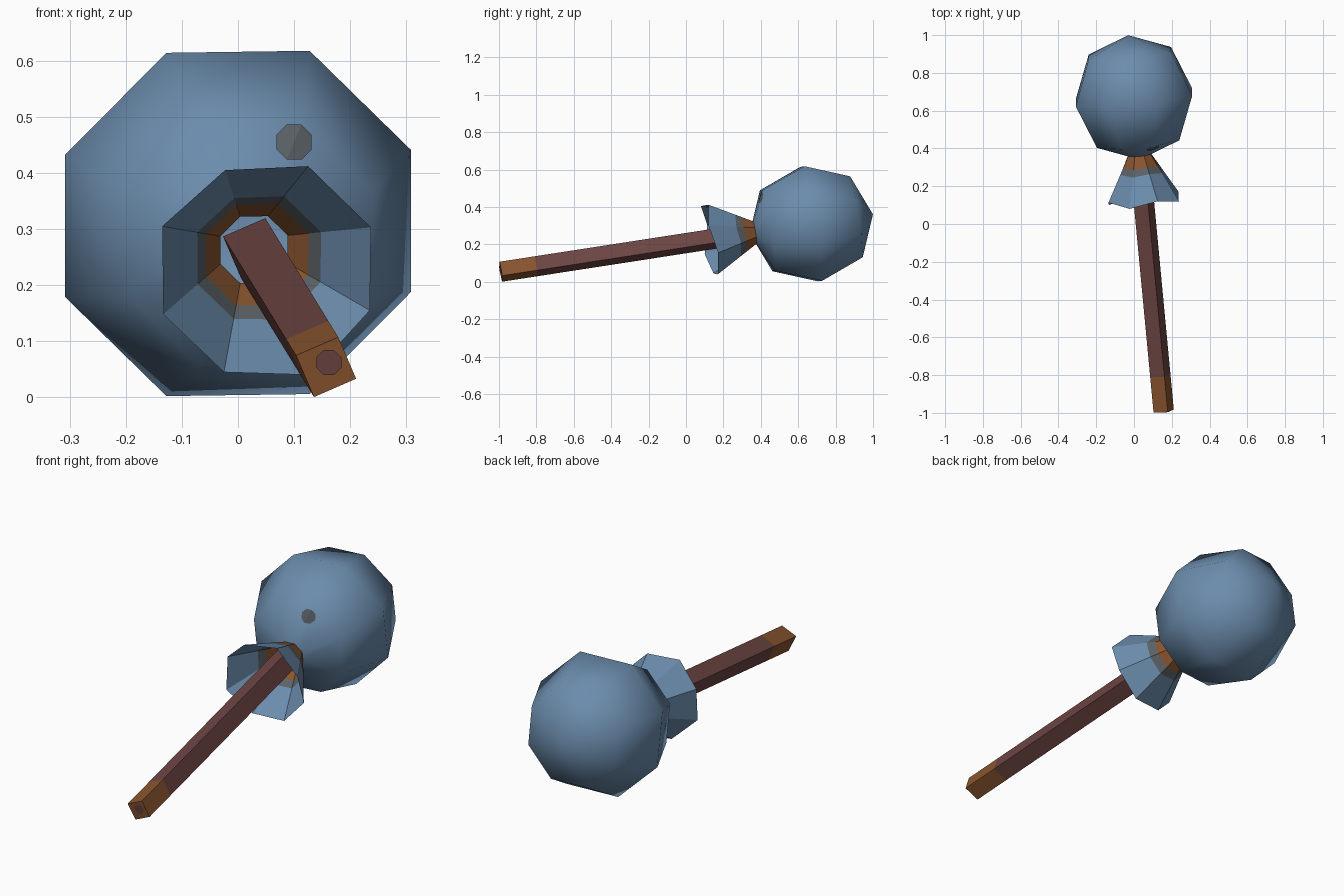
import bpy, bmesh, math
from mathutils import Vector
from mathutils.bvhtree import BVHTree

if "Cube" in bpy.data.objects:
    bpy.data.objects.remove(bpy.data.objects["Cube"], do_unlink=True)


def material(name, rgb):
    m = bpy.data.materials.new(name)
    m.use_nodes = True
    m.diffuse_color = (*rgb, 1)
    bsdf = m.node_tree.nodes["Principled BSDF"]
    bsdf.inputs["Base Color"].default_value = (*rgb, 1)
    bsdf.inputs["Roughness"].default_value = 0.8
    return m


BLUE = material("slate_blue", (0.147, 0.262, 0.413))
ORANGE = material("burnt_orange", (0.25, 0.09, 0.028))
BROWN = material("red_brown", (0.15, 0.06, 0.056))
GREY = material("dull_grey", (0.105, 0.122, 0.135))

# Shared axis, from the stick's end to the middle of the ball
CENTRE = Vector((0, 0.67, 0.31))
END = Vector((0.157, -0.99, 0.054))
LENGTH = (CENTRE - END).length
AXIS = (CENTRE - END).normalized()
U = (Vector((1, 0, 0)) - AXIS * AXIS.x).normalized()
V = U.cross(AXIS)


def ring(along, radius, sides, phase):
    """Points of a regular polygon around the axis, measured from the ball's middle."""
    angles = [math.radians(phase) + math.tau * i / sides for i in range(sides)]
    return [CENTRE + AXIS * along + (U * math.cos(a) + V * math.sin(a)) * radius
            for a in angles]


def loft(name, rings, band_materials, cap_start=False, cap_end=False, smooth=False):
    """Join successive rings; each band of faces has its own material."""
    bm = bmesh.new()
    loops = [[bm.verts.new(p) for p in r] for r in rings]
    mats = list(dict.fromkeys(band_materials))
    for a, b, mat in zip(loops, loops[1:], band_materials):
        for i in range(len(a)):
            j = (i + 1) % len(a)
            f = bm.faces.new((a[i], a[j], b[j], b[i]))
            f.material_index = mats.index(mat)
    if cap_start:
        bm.faces.new(loops[0]).material_index = mats.index(band_materials[0])
    if cap_end:
        bm.faces.new(loops[-1]).material_index = mats.index(band_materials[-1])
    bmesh.ops.remove_doubles(bm, verts=bm.verts, dist=0.0005)
    bmesh.ops.recalc_face_normals(bm, faces=bm.faces)
    for f in bm.faces:
        f.smooth = smooth
    return finish(name, bm, mats)


def finish(name, bm, mats):
    mesh = bpy.data.meshes.new(name)
    bm.to_mesh(mesh)
    bm.free()
    for m in mats:
        mesh.materials.append(m)
    obj = bpy.data.objects.new(name, mesh)
    bpy.context.collection.objects.link(obj)
    return obj


def spot(name, target, x, z, radius, mat):
    """Thin patch laid over the front of another part."""
    src = target.data
    tree = BVHTree.FromPolygons([v.co for v in src.vertices],
                                [p.vertices for p in src.polygons])
    bm = bmesh.new()

    def place(px, pz):
        hit = tree.ray_cast(Vector((px, -2, pz)), Vector((0, 1, 0)))[0]
        return bm.verts.new(hit - Vector((0, 0.004, 0)))

    hub = place(x, z)
    edge = [place(x + radius * math.cos(a), z + radius * math.sin(a))
            for a in (math.tau * (i + 0.5) / 8 for i in range(8))]
    for i in range(8):
        bm.faces.new((hub, edge[i], edge[(i + 1) % 8]))
    return finish(name, bm, [mat])


# Ball: eight sides, four tiers, open where it meets the neck
R = 0.335
D = R * math.sqrt(0.5)
NECK = (-0.308, 0.065)
profile = [NECK, (-D, D), (0, R), (D, D), (R, 0)]
ball = loft("ball", [ring(a, r, 8, 22.5) for a, r in profile], [BLUE] * 4, smooth=True)

# Flared collar: from the neck to an uneven open rim
neck = ring(*NECK, 8, 22.5)
rim = [Vector(p) for p in (
    (0.237, 0.12, 0.303), (0.125, 0.12, 0.412), (-0.023, 0.08, 0.405),
    (-0.135, 0.113, 0.305), (-0.133, 0.10, 0.148), (-0.025, 0.147, 0.045),
    (0.13, 0.17, 0.04), (0.235, 0.172, 0.155))]
steps = [[n.lerp(p, t) for n, p in zip(neck, rim)] for t in (0, 0.25, 0.4, 1)]
loft("collar", steps, [ORANGE, GREY, BLUE])

# Square stick with a coloured tip
stick = loft("stick", [ring(a, 0.058, 4, 68) for a in (-LENGTH, 0.19 - LENGTH, -0.29)],
             [ORANGE, BROWN], cap_start=True, cap_end=True)

# Small painted marks
spot("ball_mark", ball, 0.1, 0.455, 0.034, GREY)
spot("tip_mark", stick, 0.162, 0.062, 0.024, BROWN)
